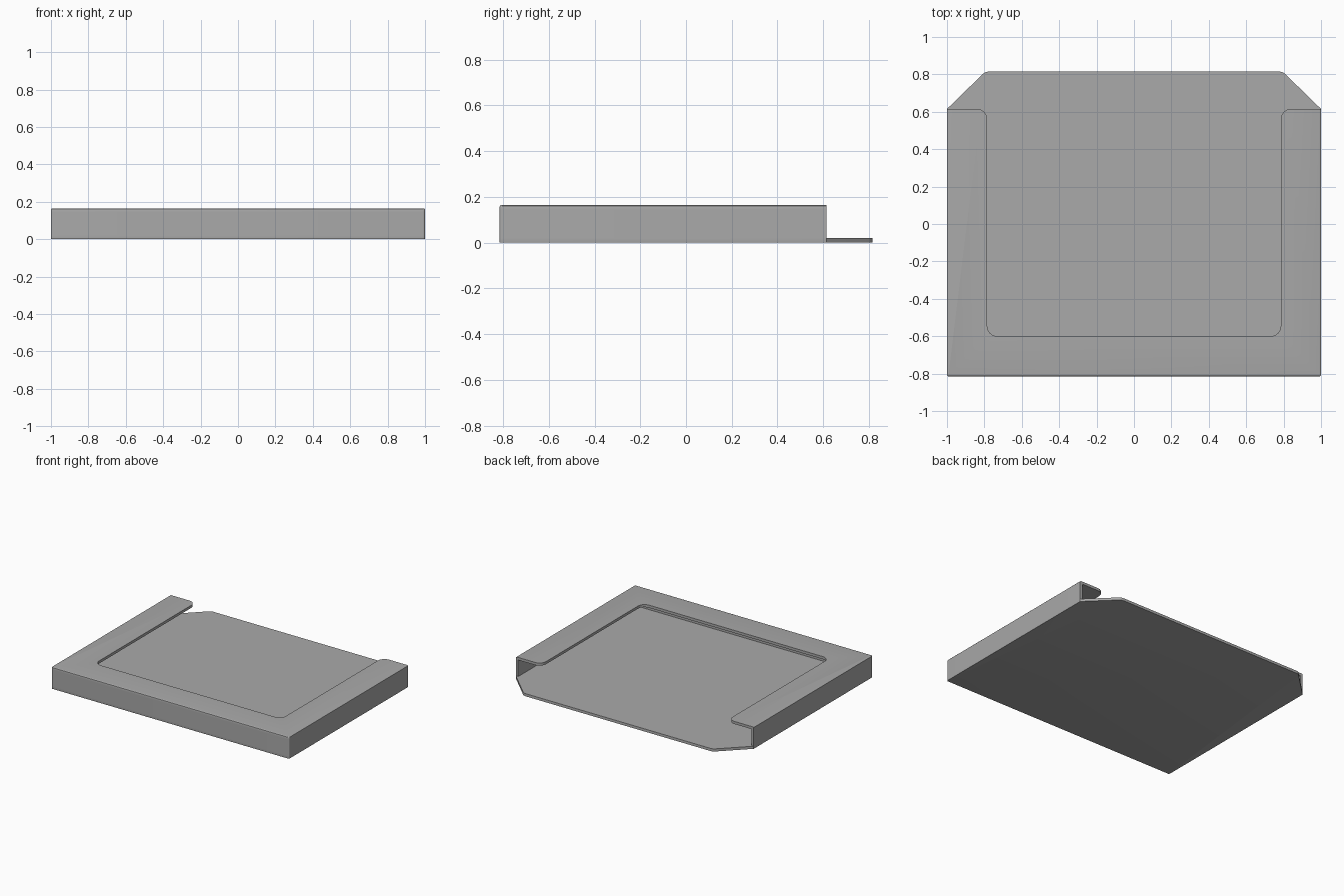
import bpy, bmesh
from mathutils import Vector

cube = bpy.data.objects.get("Cube")
if cube:
    bpy.data.objects.remove(cube, do_unlink=True)

# Main dimensions
W, FRONT, BACK, END = 1.0, -0.815, 0.815, 0.615
H, T = 0.165, 0.02
INNER_X, INNER_Y, R, EDGE = 0.785, -0.6, 0.055, 0.01

grey = bpy.data.materials.new("plain_grey")
grey.use_nodes = True
grey.diffuse_color = (0.4, 0.4, 0.4, 1)
grey.node_tree.nodes["Principled BSDF"].inputs["Base Color"].default_value = grey.diffuse_color


def rounded(corners, steps=8):
    """Replace each (x, y, radius) corner by an arc tangent to its sides."""
    out = []
    for i, (x, y, r) in enumerate(corners):
        p = Vector((x, y))
        if r == 0:
            out.append(p)
            continue
        a = (Vector(corners[i - 1][:2]) - p).normalized()
        b = (Vector(corners[(i + 1) % len(corners)][:2]) - p).normalized()
        half = a.angle(b) / 2
        bis = (a + b).normalized()
        reach = r / Vector((1, 0)).angle(Vector((1, 0))) if half == 0 else r / abs(a.cross(bis))
        centre = p + bis * reach
        start = p + a * a.dot(centre - p) - centre
        stop = p + b * b.dot(centre - p) - centre
        out += [centre + start.slerp(stop, k / steps) * r / start.slerp(stop, k / steps).length
                for k in range(steps + 1)]
    return out


def mirrored(right_half):
    """Close a half outline, running front to back, across x = 0."""
    return right_half + [(-x, y, r) for x, y, r in reversed(right_half)]


def plate(name, outline, low, high, soft_edge=None):
    bm = bmesh.new()
    face = bm.faces.new([bm.verts.new((p.x, p.y, low)) for p in rounded(outline)])
    ext = bmesh.ops.extrude_face_region(bm, geom=[face])
    bmesh.ops.translate(bm, vec=(0, 0, high - low),
                        verts=[v for v in ext["geom"] if isinstance(v, bmesh.types.BMVert)])
    bmesh.ops.recalc_face_normals(bm, faces=bm.faces[:])
    if soft_edge:
        edges = [e for e in bm.edges if soft_edge(e.verts[0].co, e.verts[1].co)]
        bmesh.ops.bevel(bm, geom=edges, offset=EDGE * 0.8, segments=3, profile=0.5,
                        affect='EDGES', clamp_overlap=True)
    mesh = bpy.data.meshes.new(name)
    bm.to_mesh(mesh)
    bm.free()
    mesh.materials.append(grey)
    ob = bpy.data.objects.new(name, mesh)
    bpy.context.collection.objects.link(ob)
    bpy.ops.object.select_all(action='DESELECT')
    ob.select_set(True)
    bpy.context.view_layer.objects.active = ob
    bpy.ops.object.shade_smooth_by_angle()


def on_outer_rim(p):
    return abs(p.x) > W - EDGE * 1.1 or p.y < FRONT + EDGE * 1.1


def rim_at(z):
    return lambda a, b: all(abs(p.z - z) < 1e-4 and on_outer_rim(p) for p in (a, b))


def base_soft(a, b):
    back = all(p.z > T / 2 and p.y > BACK - 1e-4 for p in (a, b))
    return back or rim_at(0)(a, b)


# Floor plate with a chamfered tongue at the open back
plate("base_plate", mirrored([(W, FRONT, EDGE), (W, END, 0), (0.795, BACK, 0.05)]), 0, T, base_soft)

# Walls on the front and both sides
plate("side_walls", mirrored([(W, FRONT, EDGE), (W, END, 0), (W - T, END, 0),
                              (W - T, FRONT + T, EDGE)]), T, H - T)

# Top flange, open at the back, with rounded inner corners
plate("top_flange", mirrored([(W, FRONT, EDGE), (W, END, 0), (INNER_X, END, R),
                              (INNER_X, INNER_Y, R)]), H - T, H, rim_at(H))
